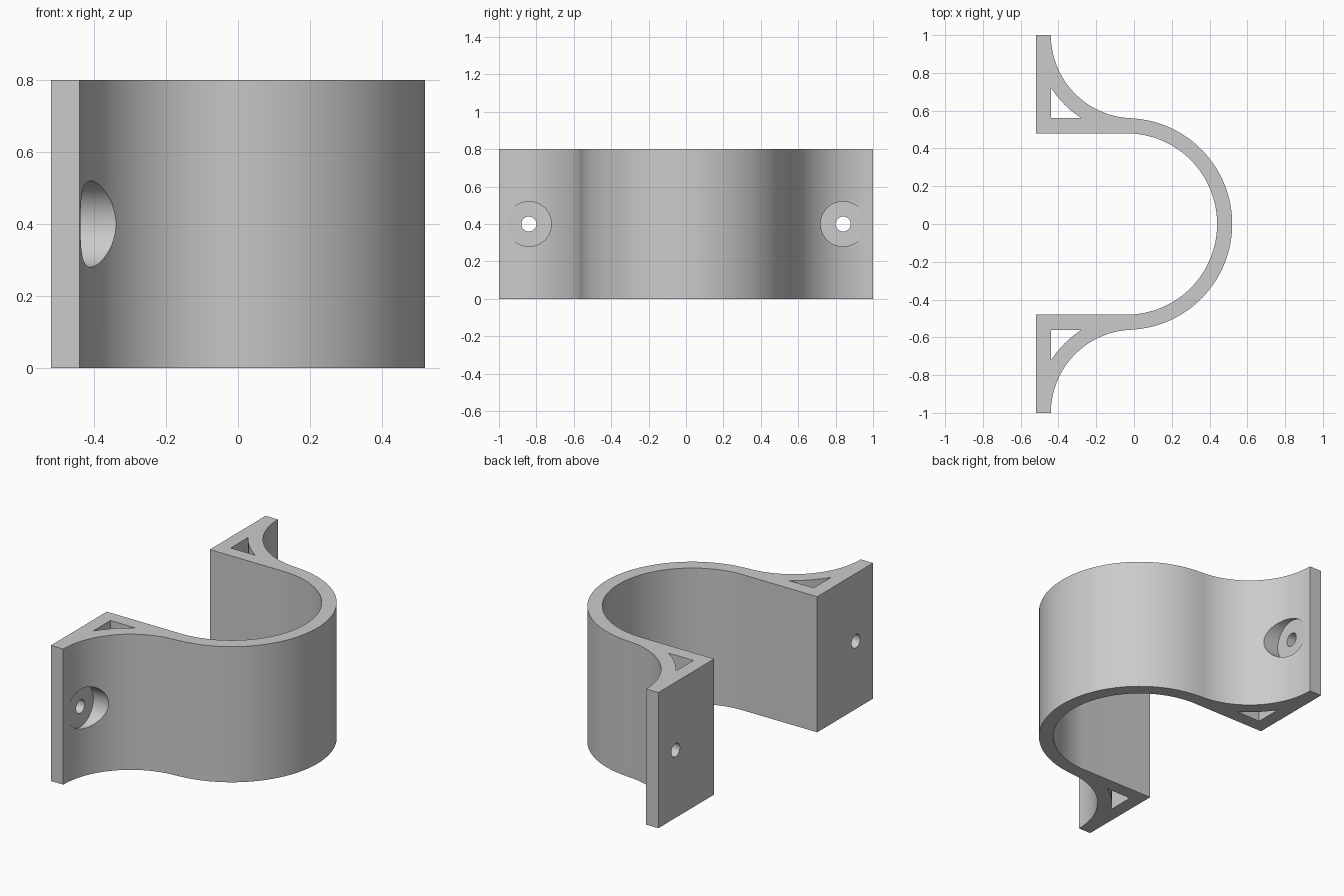
import bpy, bmesh
from math import cos, sin, radians, degrees, acos, asin, atan2, pi
from mathutils import Matrix

cube = bpy.data.objects.get("Cube")
if cube:
    bpy.data.objects.remove(cube)

HEIGHT, WALL = 0.8, 0.08
BACK, FACE = -0.52, -0.44       # rear and front planes of the mounting flanges
RING_X, RING_R = -0.04, 0.56    # centre and outer radius of the half ring
FILLET_R = 0.44                 # concave brace, centred on (0, 1)

grey = bpy.data.materials.new("plain grey")
grey.use_nodes = True
colour = (0.6, 0.6, 0.6, 1)
grey.diffuse_color = colour
grey.node_tree.nodes["Principled BSDF"].inputs["Base Color"].default_value = colour


def arc(cx, cy, r, start, end, steps):
    angles = [radians(start + (end - start) * i / steps) for i in range(steps + 1)]
    return [(cx + r * cos(a), cy + r * sin(a)) for a in angles]


def flip(points):
    return [(x, -y) for x, y in reversed(points)]


def make_object(name, bm):
    bmesh.ops.recalc_face_normals(bm, faces=bm.faces)
    mesh = bpy.data.meshes.new(name)
    bm.to_mesh(mesh)
    bm.free()
    mesh.materials.append(grey)
    obj = bpy.data.objects.new(name, mesh)
    bpy.context.collection.objects.link(obj)
    return obj


def prism(name, points, z0, z1):
    bm = bmesh.new()
    face = bm.faces.new([bm.verts.new((x, y, z0)) for x, y in points])
    top = bmesh.ops.extrude_face_region(bm, geom=[face])["geom"]
    bmesh.ops.translate(bm, vec=(0, 0, z1 - z0),
                        verts=[v for v in top if isinstance(v, bmesh.types.BMVert)])
    return make_object(name, bm)


def bore(name, y, radius, x0, x1):
    bm = bmesh.new()
    place = Matrix.Translation(((x0 + x1) / 2, y, HEIGHT / 2)) @ Matrix.Rotation(pi / 2, 4, 'Y')
    bmesh.ops.create_cone(bm, cap_ends=True, segments=64, radius1=radius,
                          radius2=radius, depth=x1 - x0, matrix=place)
    return make_object(name, bm)


# Clamp outline: half ring flowing into braces and flanges
join = degrees(atan2(1, -RING_X))
inner = arc(RING_X, 0, RING_R - WALL, -90, 90, 64)
upper_brace = arc(0, 1, FILLET_R, 180 + join, 180, 32)
outer = arc(RING_X, 0, RING_R, join, -join, 64)
outline = (flip(upper_brace) + outer[::-1][1:-1] + upper_brace
           + [(BACK, 1), (BACK, RING_R - WALL)] + inner[::-1]
           + [(BACK, WALL - RING_R), (BACK, -1)])
clamp = prism("pipe_clamp", outline, 0, HEIGHT)

# Hollow behind each brace, following its curve
reach = FILLET_R + WALL
first = 180 + degrees(acos(-FACE / reach))
last = 180 + degrees(asin((1 - RING_R) / reach))
hollow = [(FACE, RING_R)] + arc(0, 1, reach, first, last, 16)

cutters = []
for side, s in (("left", 1), ("right", -1)):
    pocket = hollow if s > 0 else flip(hollow)
    cutters += [prism(side + "_hollow", pocket, -0.1, HEIGHT + 0.1),
                bore(side + "_screw_hole", s * 0.84, 0.04, -0.7, -0.2),
                bore(side + "_counterbore", s * 0.84, 0.12, FACE, 0)]

bpy.ops.object.select_all(action='DESELECT')
bpy.context.view_layer.objects.active = clamp
clamp.select_set(True)
for cutter in cutters:
    cutter.hide_render = True
    mod = clamp.modifiers.new(cutter.name, 'BOOLEAN')
    mod.operation, mod.solver, mod.object = 'DIFFERENCE', 'EXACT', cutter
    bpy.ops.object.modifier_apply(modifier=mod.name)
    bpy.data.objects.remove(cutter)

bpy.ops.object.shade_smooth_by_angle(angle=radians(30))
